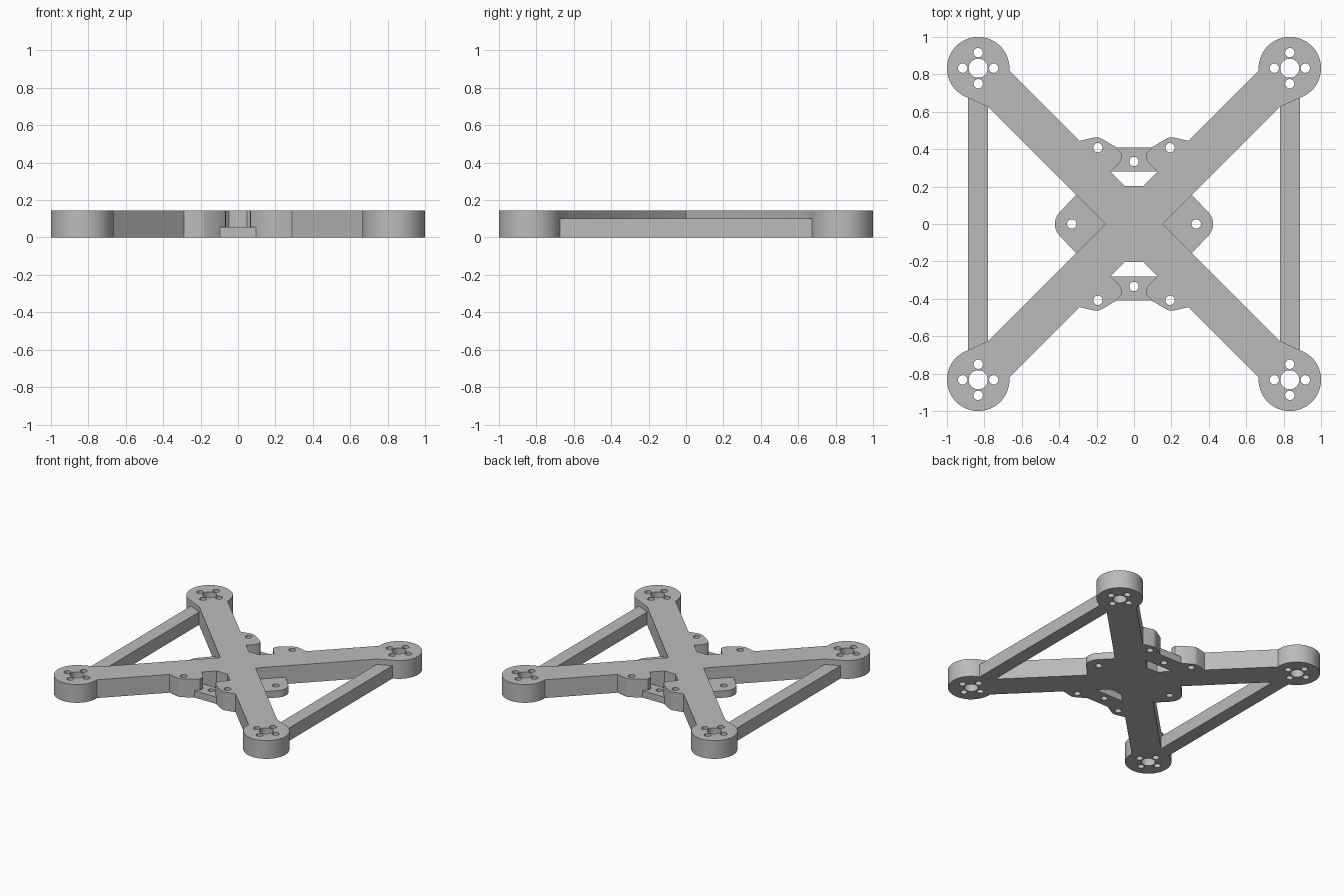
import bpy, bmesh
from math import radians, cos, sin

cube = bpy.data.objects.get("Cube")
if cube:
    bpy.data.objects.remove(cube, do_unlink=True)

FULL, BAR, THIN = 0.145, 0.102, 0.055   # plate heights
MOTOR, DISC = 0.833, 0.167              # motor centre and pad radius
BOLT = 0.025

grey = bpy.data.materials.new("plain grey")
grey.use_nodes = True
colour = (0.5, 0.5, 0.5, 1)
grey.diffuse_color = colour
grey.node_tree.nodes["Principled BSDF"].inputs["Base Color"].default_value = colour


def arc(cx, cy, r, start, end, n):
    step = (end - start) / n
    return [(cx + r * cos(radians(start + i * step)),
             cy + r * sin(radians(start + i * step))) for i in range(n + 1)]


def circle(cx, cy, r, n=32):
    return arc(cx, cy, r, 0, 360, n)[:-1]


def flip(points, sx, sy):
    return [(x * sx, y * sy) for x, y in points]


def plate(name, outline, holes, height):
    """Extrude an outline with holes from the ground up to a height."""
    curve = bpy.data.curves.new(name + "_profile", "CURVE")
    curve.dimensions = "2D"
    curve.fill_mode = "BOTH"
    curve.extrude = height / 2
    for loop in [outline] + holes:
        spline = curve.splines.new("POLY")
        spline.points.add(len(loop) - 1)
        for point, (x, y) in zip(spline.points, loop):
            point.co = (x, y, 0, 1)
        spline.use_cyclic_u = True
    source = bpy.data.objects.new(name + "_profile", curve)
    bpy.context.collection.objects.link(source)
    bpy.context.view_layer.update()
    evaluated = source.evaluated_get(bpy.context.evaluated_depsgraph_get())
    mesh = bpy.data.meshes.new_from_object(evaluated)
    bpy.data.objects.remove(source, do_unlink=True)

    # Weld caps to walls and stand the plate on the ground
    bm = bmesh.new()
    bm.from_mesh(mesh)
    bmesh.ops.remove_doubles(bm, verts=bm.verts, dist=1e-5)
    bmesh.ops.translate(bm, verts=bm.verts, vec=(0, 0, height / 2))
    bmesh.ops.recalc_face_normals(bm, faces=bm.faces)
    bm.to_mesh(mesh)
    bm.free()
    mesh.materials.clear()
    mesh.materials.append(grey)

    obj = bpy.data.objects.new(name, mesh)
    bpy.context.collection.objects.link(obj)
    bpy.ops.object.select_all(action="DESELECT")
    obj.select_set(True)
    bpy.context.view_layer.objects.active = obj
    bpy.ops.object.shade_smooth_by_angle(angle=radians(30))
    return obj


# One quarter of the main frame: centre, ear, arm, motor pad, arm
quarter = [(0.047, 0.202), (0.125, 0.28), (0.075, 0.33), (0.065, 0.35),
           (0.068, 0.38), (0.1, 0.413), (0.178, 0.459), (0.195, 0.464),
           (0.21, 0.463), (0.29, 0.445)]
quarter += arc(MOTOR, MOTOR, DISC, 184.5, -71, 48)
quarter += [(0.78, 0.625), (0.155, 0)]

# Mirror the quarter around the centre, sharing the crotch points
right = quarter + flip(quarter[-2::-1], 1, -1)
frame_outline = right + flip(right[::-1], -1, 1)

frame_holes = []
for sx in (1, -1):
    for sy in (1, -1):
        cx, cy = MOTOR * sx, MOTOR * sy
        frame_holes.append(circle(cx, cy, 0.051))
        for dx, dy in ((1, 0), (-1, 0), (0, 1), (0, -1)):
            frame_holes.append(circle(cx + 0.083 * dx, cy + 0.083 * dy, BOLT, 20))
        frame_holes.append(circle(0.193 * sx, 0.408 * sy, BOLT, 20))
plate("cross_frame", frame_outline, frame_holes, FULL)

# Thin bridges joining the ears, front and back
bridge = [(-0.1, 0.41), (0.1, 0.41), (0.125, 0.28), (-0.125, 0.28)]
for side, sy in (("front", -1), ("back", 1)):
    plate(side + "_bridge", flip(bridge, 1, sy), [circle(0, 0.334 * sy, BOLT, 20)], THIN)

# Thin rounded lugs and the side braces, left and right
lug = [(0.155, 0), (0.31, 0.155)] + arc(0.333, 0, 0.09, 45, -45, 16) + [(0.31, -0.155)]
brace = [(0.78, 0.625), (0.887, 0.675), (0.887, -0.675), (0.78, -0.625)]
for side, sx in (("left", 1), ("right", -1)):
    plate(side + "_lug", flip(lug, sx, 1), [circle(0.333 * sx, 0, BOLT, 20)], THIN)
    plate(side + "_brace", flip(brace, sx, 1), [], BAR)
